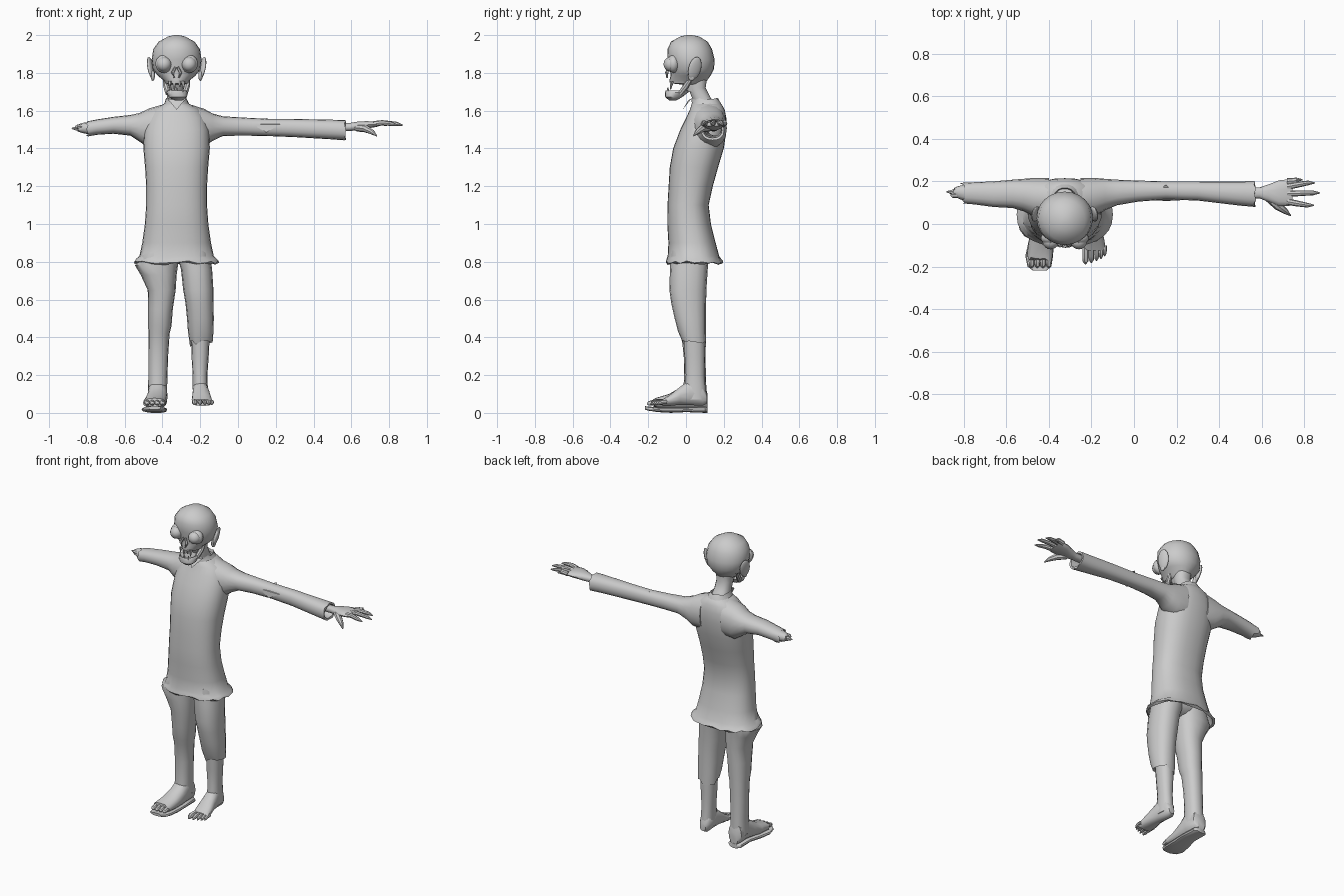
import bpy, bmesh, math, random
from mathutils import Vector, Matrix

random.seed(4)
CX = -0.325  # body centre line


def finish(name, bm, angle=40):
    bmesh.ops.recalc_face_normals(bm, faces=bm.faces)
    me = bpy.data.meshes.new(name)
    bm.to_mesh(me)
    bm.free()
    ob = bpy.data.objects.new(name, me)
    bpy.context.collection.objects.link(ob)
    bpy.context.view_layer.objects.active = ob
    for o in bpy.context.selected_objects:
        o.select_set(False)
    ob.select_set(True)
    bpy.ops.object.shade_smooth_by_angle(angle=math.radians(angle))
    return ob


def skin(name, rings, cap=(True, True)):
    bm = bmesh.new()
    vs = [[bm.verts.new(p) for p in r] for r in rings]
    n = len(vs[0])
    for a, b in zip(vs, vs[1:]):
        for i in range(n):
            j = (i + 1) % n
            bm.faces.new((a[i], a[j], b[j], b[i]))
    for flag, r in zip(cap, (vs[0], vs[-1])):
        if flag:
            bm.faces.new(r)
    return finish(name, bm)


def loft(name, rings, axis='z', n=18, power=2.3, cap=(True, True), jag={}):
    """rings: (position, u0, u1, v0, v1) extents across the axis; jag: ring index -> roughness"""
    out = []
    for k, (t, u0, u1, v0, v1) in enumerate(rings):
        ring = []
        for i in range(n):
            a = 2 * math.pi * i / n
            c, s = math.cos(a), math.sin(a)
            u = (u0 + u1) / 2 + (u1 - u0) / 2 * math.copysign(abs(c) ** (2 / power), c)
            v = (v0 + v1) / 2 + (v1 - v0) / 2 * math.copysign(abs(s) ** (2 / power), s)
            w = t + random.uniform(-1, 1) * jag.get(k, 0)
            ring.append({'z': (u, v, w), 'x': (w, u, v), 'y': (u, w, v)}[axis])
        out.append(ring)
    return skin(name, out, cap)


def mid(z, half, y0, y1, cx=CX):
    return (z, cx - half, cx + half, y0, y1)


def tube(name, pts, radii, n=8):
    pts = [Vector(p) for p in pts]
    rings = []
    for i, (p, r) in enumerate(zip(pts, radii)):
        d = pts[min(i + 1, len(pts) - 1)] - pts[max(i - 1, 0)]
        q = d.to_track_quat('Z', 'Y')
        rings.append([p + q @ Vector((r * math.cos(2 * math.pi * k / n), r * math.sin(2 * math.pi * k / n), 0))
                      for k in range(n)])
    return skin(name, rings)


def ball(name, loc, scale, rot=(0, 0, 0), seg=18):
    bm = bmesh.new()
    bmesh.ops.create_uvsphere(bm, u_segments=seg, v_segments=seg // 2 + 1, radius=1)
    ob = finish(name, bm)
    ob.location, ob.scale, ob.rotation_euler = loc, scale, rot
    return ob


def sheet(name, pts, faces):
    bm = bmesh.new()
    v = [bm.verts.new(p) for p in pts]
    for f in faces:
        bm.faces.new([v[i] for i in f])
    return finish(name, bm)


# head: skull, upper face and recessed mouth
loft("skull", [mid(2.0, .012, .005, .03), mid(1.993, .045, -.03, .07), mid(1.965, .095, -.08, .115),
               mid(1.925, .124, -.098, .138), mid(1.87, .132, -.098, .152), mid(1.82, .126, -.085, .148),
               mid(1.785, .10, -.082, .13), mid(1.76, .068, -.088, .112), mid(1.745, .06, -.085, .10),
               mid(1.738, .045, -.02, .09), mid(1.70, .04, 0, .09)], n=24, power=2.05)
loft("lower_jaw", [mid(1.655, .022, -.09, -.05, -.315), mid(1.672, .048, -.11, -.02, -.318),
                   mid(1.695, .056, -.112, .01, -.322), mid(1.708, .05, -.108, .02, -.325),
                   mid(1.698, .038, -.09, .015, -.325)], n=16)
for s in (-1, 1):
    ball("eye", (CX + s * .066, -.08, 1.846), (.039,) * 3)
    ball("eye_socket", (CX + s * .066, -.066, 1.848), (.047, .034, .048))
    ball("ear", (CX + s * .136, .047, 1.825), (.014, .036, .062), (-.15, s * .25, s * .35), 14)
    ball("ear_lobe", (CX + s * .126, .03, 1.785), (.012, .02, .028), seg=10)
    tube("jaw_hinge", [(CX + s * .045, -.03, 1.69), (CX + s * .056, .0, 1.73), (CX + s * .06, .03, 1.78)],
         [.014, .016, .012])
    tube("nostril_rim", [(CX + s * .006, -.092, 1.83), (CX + s * .022, -.102, 1.80), (CX + s * .012, -.1, 1.775)],
         [.006, .009, .005], 6)
for x, l in ((-.036, .022), (-.012, .034), (.016, .02), (.036, .03)):
    tube("upper_tooth", [(CX + x, -.075, 1.755), (CX + x, -.082, 1.745 - l)], [.011, .003], 5)
for x in (-.03, .0, .032):
    tube("lower_tooth", [(CX + x, -.095, 1.69), (CX + x, -.096, 1.722)], [.009, .003], 5)
loft("neck", [mid(1.79, .055, .01, .115), mid(1.72, .05, .01, .105), mid(1.67, .05, .03, .13),
              mid(1.60, .06, .05, .18)], n=14)

# shirt body with rolled ragged hem
loft("shirt", [mid(.93, .165, -.085, .135), mid(.815, .20, -.09, .175), mid(.79, .212, -.1, .185),
               mid(.797, .226, -.107, .197), mid(.812, .218, -.102, .187), mid(.83, .197, -.097, .176),
               mid(.90, .182, -.093, .157), mid(1.0, .168, -.099, .132), mid(1.1, .161, -.098, .12),
               mid(1.2, .161, -.092, .142), mid(1.3, .167, -.086, .17), mid(1.4, .176, -.068, .2),
               mid(1.5, .172, -.03, .215), mid(1.56, .155, .0, .214), mid(1.605, .125, .02, .205),
               mid(1.632, .075, .03, .19), mid(1.645, .05, .04, .17)],
     n=28, power=2.35, cap=(False, True), jag={2: .007, 3: .008, 4: .006})
loft("collar", [mid(1.615, .085, .025, .195), mid(1.64, .064, .03, .185), mid(1.662, .056, .028, .17),
                mid(1.64, .05, .04, .165)], n=18, cap=(False, False), jag={2: .006})
sheet("collar_point", [(-.375, .03, 1.665), (-.275, .03, 1.665), (-.325, -.018, 1.605), (-.325, .012, 1.655)],
      [(0, 2, 3), (3, 2, 1)])

# long sleeve with open cuff, elbow tear
loft("long_sleeve", [(-.25, .02, .215, 1.40, 1.632), (-.18, .04, .216, 1.405, 1.61), (-.135, .065, .212, 1.44, 1.585),
                     (-.08, .088, .208, 1.466, 1.57), (.02, .105, .204, 1.468, 1.564), (.15, .115, .2, 1.466, 1.557),
                     (.3, .11, .2, 1.46, 1.556), (.5, .086, .2, 1.448, 1.552), (.568, .08, .202, 1.443, 1.55),
                     (.566, .092, .19, 1.456, 1.538), (.48, .1, .185, 1.465, 1.53)],
     'x', 16, cap=(True, False), jag={8: .006, 9: .004})
sheet("elbow_tear", [(.075, .113, 1.527), (.225, .112, 1.527), (.15, .108, 1.485), (.15, .185, 1.561)],
      [(0, 2, 1), (0, 1, 3)])

# whole hand
loft("palm", [(.46, .12, .172, 1.49, 1.535), (.59, .12, .172, 1.492, 1.535), (.63, .105, .185, 1.495, 1.542),
              (.68, .085, .205, 1.505, 1.545), (.73, .085, .21, 1.513, 1.542), (.745, .095, .205, 1.518, 1.538)],
     'x', 14)
for y0, y1, x in ((.2, .208, .79), (.175, .193, .848), (.142, .146, .872), (.105, .088, .845)):
    tube("finger", [(.72, y0, 1.53), (.765, (y0 + y1) / 2, 1.536), (x - .03, y1, 1.53), (x, y1, 1.523)],
         [.015, .014, .011, .003])
tube("thumb", [(.63, .125, 1.51), (.675, .085, 1.505), (.71, .06, 1.487), (.735, .04, 1.466)],
     [.02, .02, .014, .003])

# torn sleeve and stump
loft("torn_sleeve", [(-.40, .02, .215, 1.40, 1.632), (-.47, .035, .216, 1.40, 1.612), (-.52, .06, .212, 1.435, 1.588),
                     (-.57, .075, .208, 1.468, 1.577), (-.66, .08, .2, 1.478, 1.567), (-.75, .092, .196, 1.472, 1.553),
                     (-.80, .097, .193, 1.464, 1.543), (-.77, .108, .183, 1.478, 1.532)],
     'x', 16, cap=(True, False), jag={6: .018})
loft("arm_stump", [(-.7, .105, .185, 1.478, 1.54), (-.79, .105, .185, 1.475, 1.54), (-.825, .12, .178, 1.482, 1.535),
                   (-.845, .13, .172, 1.49, 1.525)], 'x', 12, jag={3: .008})
for y, x, z in ((.15, -.88, 1.506), (.135, -.862, 1.515)):
    tube("arm_bone", [(-.8, y, z), (-.85, y, z), (x, y + .002, z)], [.014, .013, .003], 7)

# trousers
loft("long_trouser_leg", [(.86, -.5, -.31, -.08, .125), (.78, -.545, -.318, -.082, .115), (.73, -.515, -.325, -.078, .112),
                          (.65, -.478, -.33, -.068, .108), (.55, -.476, -.345, -.052, .106), (.46, -.476, -.352, -.04, .104),
                          (.42, -.474, -.362, -.025, .103), (.3, -.475, -.37, -.012, .103), (.18, -.475, -.374, -.01, .106),
                          (.08, -.478, -.376, -.02, .11)], n=16, jag={9: .01})
loft("torn_trouser_leg", [(.86, -.33, -.15, -.08, .125), (.76, -.302, -.137, -.085, .115), (.65, -.29, -.13, -.088, .108),
                          (.58, -.278, -.13, -.078, .106), (.5, -.27, -.128, -.06, .105), (.43, -.265, -.13, -.042, .105),
                          (.365, -.258, -.134, -.02, .105), (.4, -.248, -.145, -.01, .1)],
     n=16, cap=(True, False), jag={6: .022})
ball("hips", (CX, .02, .86), (.17, .10, .07))

# bare shin and foot
loft("bare_shin", [(.5, -.25, -.145, -.02, .1), (.3, -.246, -.155, -.008, .1), (.2, -.24, -.162, -.002, .098),
                   (.14, -.24, -.16, -.01, .104), (.07, -.238, -.16, -.01, .108)], n=14)
loft("bare_foot", [(.112, -.22, -.18, .05, .1), (.09, -.238, -.165, .037, .15), (.02, -.24, -.158, .04, .175),
                   (-.03, -.242, -.148, .042, .14), (-.08, -.245, -.138, .037, .1), (-.125, -.242, -.133, .037, .072)],
     'y', 14)
for x, y, r in ((-.228, -.188, .016), (-.2, -.182, .013), (-.176, -.172, .012), (-.155, -.162, .012), (-.138, -.15, .011)):
    tube("bare_toe", [(x, -.1, .058), (x, y + .03, .058), (x, y + .012, .052), (x, y, .043)], [r, r, r * .85, .003], 7)

# split shoe with toes showing
loft("shoe_sole", [(.115, -.455, -.4, 0, .03), (.1, -.474, -.38, 0, .032), (0, -.475, -.375, .004, .03),
                   (-.08, -.495, -.376, .0, .03), (-.15, -.51, -.38, .004, .03), (-.2, -.5, -.388, .012, .034),
                   (-.218, -.475, -.41, .018, .036)], 'y', 14, 3)
loft("shoe_upper", [(.114, -.455, -.4, .02, .1), (.1, -.474, -.38, .02, .15), (.02, -.475, -.374, .02, .18),
                    (-.03, -.482, -.374, .02, .135), (-.09, -.495, -.378, .02, .1), (-.15, -.503, -.382, .025, .082),
                    (-.165, -.498, -.385, .035, .078)], 'y', 16, jag={6: .012})
for i in range(4):
    x = -.4 - i * .027
    tube("shoe_toe", [(x, -.13, .055), (x, -.175, .054), (x, -.197, .05), (x, -.206, .046)],
         [.014, .015, .012, .003], 7)
